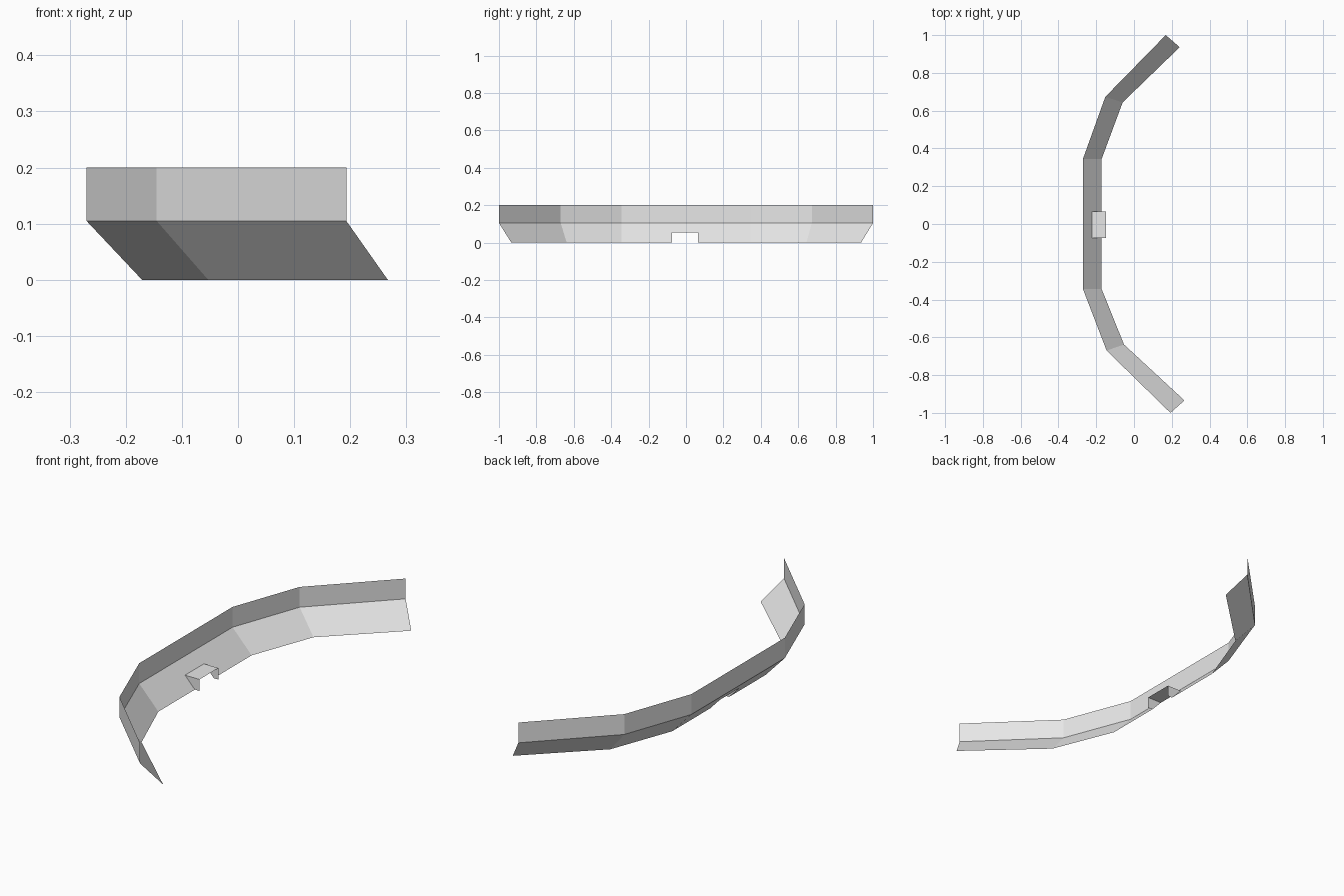
import bpy

cube = bpy.data.objects.get("Cube")
if cube:
    bpy.data.objects.remove(cube, do_unlink=True)

grey = bpy.data.materials.new("light_grey")
grey.use_nodes = True
colour = (0.8, 0.8, 0.8, 1)
grey.diffuse_color = colour
grey.node_tree.nodes["Principled BSDF"].inputs["Base Color"].default_value = colour

TOP, BEND = 0.2, 0.105
NOTCH_Z, NOTCH_A, NOTCH_B = 0.054, -0.075, 0.065
COVER_X = -0.147

# Plan outlines of the bend line and of the lower edge
outer = [(0.193, -1.0), (-0.145, -0.67), (-0.27, -0.345),
         (-0.27, 0.345), (-0.152, 0.673), (0.168, 1.0)]
lower = [(0.267, -0.934), (-0.053, -0.638), (-0.171, -0.345),
         (-0.171, 0.345), (-0.06, 0.644), (0.242, 0.936)]


def add_mesh(name, verts, faces):
    mesh = bpy.data.meshes.new(name)
    mesh.from_pydata(verts, [], faces)
    mesh.materials.append(grey)
    mesh.update()
    obj = bpy.data.objects.new(name, mesh)
    bpy.context.collection.objects.link(obj)
    return obj


def at_height(path, z):
    return [(x, y, z) for x, y in path]


def on_slope(y, z):
    """Point on the sloping middle panel."""
    t = (BEND - z) / BEND
    return (outer[2][0] + t * (lower[2][0] - outer[2][0]), y, z)


n = len(outer)
strip = [(i, i + 1, n + i + 1, n + i) for i in range(n - 1)]

# Upright band
add_mesh("upright_band", at_height(outer, BEND) + at_height(outer, TOP), strip)

# Sloping band, with a rectangular notch in its middle panel
verts = at_height(lower, 0) + at_height(outer, BEND)
notch = [on_slope(NOTCH_A, 0), on_slope(NOTCH_A, NOTCH_Z),
         on_slope(NOTCH_B, NOTCH_Z), on_slope(NOTCH_B, 0)]
first = len(verts)
panel = (2, *range(first, first + 4), 3, n + 3, n + 2)
add_mesh("sloping_band", verts + notch, strip[:2] + [panel] + strip[3:])

# Open hood over the notch: two cheeks and a roof
front = [(COVER_X, y, z) for _, y, z in notch]
add_mesh("notch_hood", notch + front, [(i, i + 1, i + 5, i + 4) for i in range(3)])
